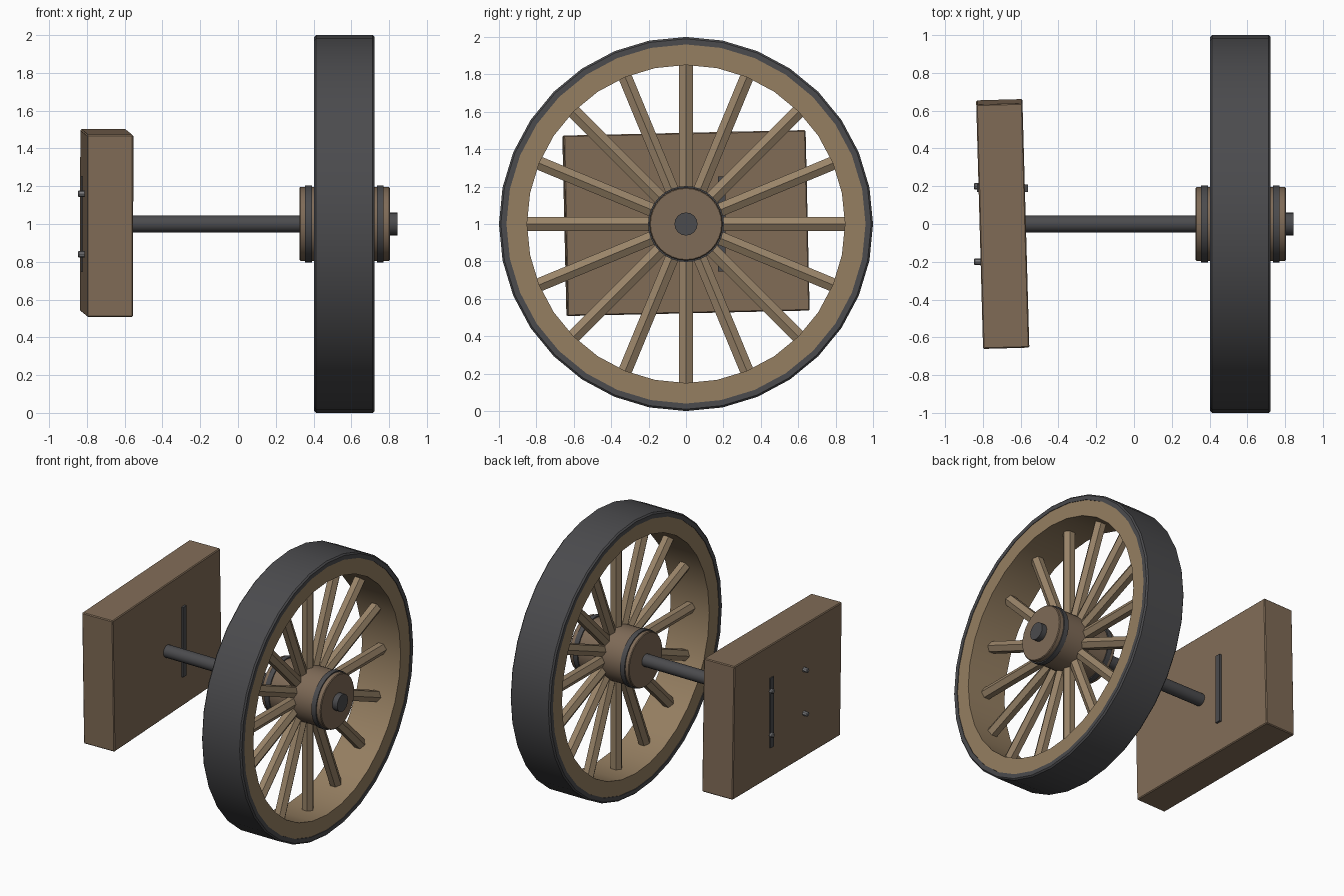
import bpy, bmesh
from math import pi, cos, sin, radians
from mathutils import Matrix, Euler

if "Cube" in bpy.data.objects:
    bpy.data.objects.remove(bpy.data.objects["Cube"])

def material(name, rgb):
    m = bpy.data.materials.new(name)
    m.diffuse_color = (*rgb, 1)
    m.use_nodes = True
    m.node_tree.nodes["Principled BSDF"].inputs["Base Color"].default_value = m.diffuse_color
    return m

rim_wood = material("rim_wood", (0.30, 0.21, 0.12))
spoke_wood = material("spoke_wood", (0.32, 0.23, 0.14))
hub_wood = material("hub_wood", (0.21, 0.145, 0.095))
board_wood = material("board_wood", (0.22, 0.15, 0.095))
iron = material("iron", (0.07, 0.07, 0.075))
steel = material("steel", (0.2, 0.2, 0.21))

def finish(bm, name, mat, smooth=False):
    bmesh.ops.recalc_face_normals(bm, faces=bm.faces)
    me = bpy.data.meshes.new(name)
    bm.to_mesh(me)
    bm.free()
    me.materials.append(mat)
    ob = bpy.data.objects.new(name, me)
    bpy.context.collection.objects.link(ob)
    if smooth:
        bpy.ops.object.select_all(action='DESELECT')
        ob.select_set(True)
        bpy.context.view_layer.objects.active = ob
        bpy.ops.object.shade_smooth_by_angle(angle=radians(35))
    return ob

def lathe(name, profile, sides, mat, closed=False, y=0, z=1):
    """Revolve (x, radius) points about a line parallel to x; open profiles get end caps."""
    bm = bmesh.new()
    rings = [[bm.verts.new((x, y + r * cos(2 * pi * i / sides), z + r * sin(2 * pi * i / sides)))
              for i in range(sides)] for x, r in profile]
    pairs = list(zip(rings, rings[1:]))
    if closed:
        pairs.append((rings[-1], rings[0]))
    else:
        bm.faces.new(rings[0])
        bm.faces.new(rings[-1])
    for a, b in pairs:
        for i in range(sides):
            j = (i + 1) % sides
            bm.faces.new((a[i], a[j], b[j], b[i]))
    return finish(bm, name, mat, True)

def box(name, size, loc, mat, rot=(0, 0, 0), bevel=0):
    bm = bmesh.new()
    bmesh.ops.create_cube(bm, size=1, matrix=Matrix.Diagonal((*size, 1)))
    if bevel:
        bmesh.ops.bevel(bm, geom=bm.edges[:], offset=bevel, segments=1, affect='EDGES')
    bm.transform(Matrix.Translation(loc) @ Euler(rot).to_matrix().to_4x4())
    return finish(bm, name, mat)

CX = 0.563  # wheel mid-plane

# iron tyre with softened edges, and wooden rim inside it
lathe("iron_tyre", [(0.403, 0.96), (0.403, 0.99), (0.413, 1.0), (0.713, 1.0),
                    (0.723, 0.99), (0.723, 0.96)], 32, iron, closed=True)
lathe("wooden_rim", [(0.407, 0.85), (0.407, 0.962), (0.719, 0.962), (0.719, 0.85)],
      32, rim_wood, closed=True)

# hexagonal spokes
bm = bmesh.new()
for k in range(16):
    turn = (Matrix.Translation((CX, 0, 1)) @ Matrix.Rotation(k * pi / 8, 4, 'X')
            @ Matrix.Translation((0, 0, 0.5)) @ Matrix.Rotation(pi / 6, 4, 'Z'))
    bmesh.ops.create_cone(bm, cap_ends=True, segments=6, radius1=0.042, radius2=0.042,
                          depth=0.72, matrix=turn)
finish(bm, "spokes", spoke_wood)

# hub with two iron bands
lathe("hub", [(0.325, 0.19), (0.33, 0.195), (0.80, 0.195), (0.805, 0.19)], 32, hub_wood)
for side in (-1, 1):
    x = CX + side * 0.19
    lathe("hub_band", [(x - 0.018, 0.19), (x - 0.018, 0.203), (x + 0.018, 0.203),
                       (x + 0.018, 0.19)], 32, iron, closed=True)

# axle and its outer cap
lathe("axle", [(-0.60, 0.045), (0.40, 0.045)], 16, iron)
lathe("axle_cap", [(0.79, 0.062), (0.845, 0.062)], 16, iron)

# slightly tilted thick board
box("side_board", (0.245, 1.295, 0.965), (-0.695, 0, 1.005), board_wood,
    (radians(1.3), 0, radians(1.6)), 0.006)

# iron strap showing on both board faces, and bolts on the outer face
box("board_strap", (0.268, 0.04, 0.51), (-0.696, 0.19, 1.0), iron)
for y in (-0.2, 0.2):
    for z in (0.84, 1.16):
        lathe("bolt", [(-0.80, 0.017), (-0.843, 0.017), (-0.848, 0.012)], 8, steel, y=y, z=z)
